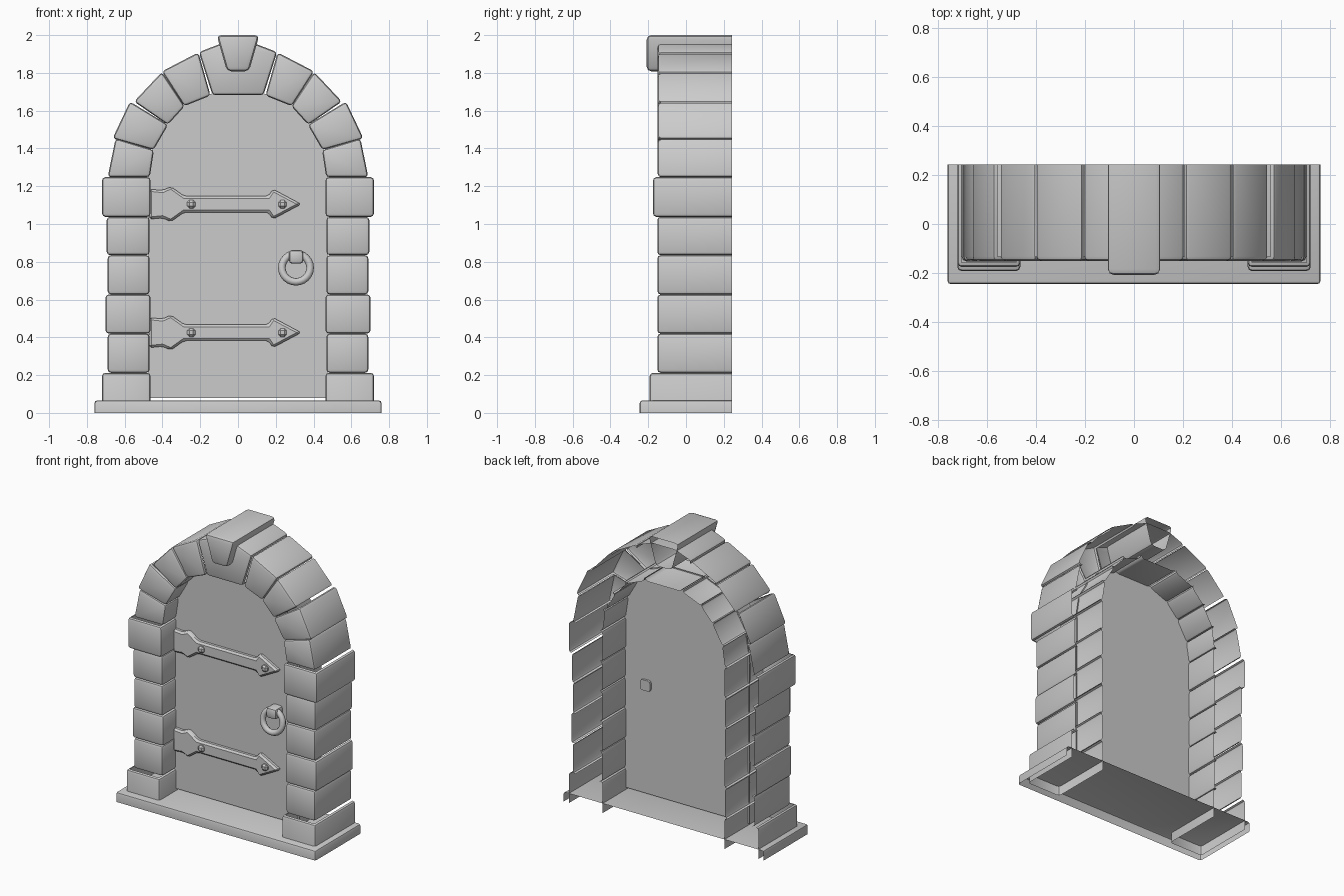
import bpy, bmesh, math
from mathutils import Vector

if "Cube" in bpy.data.objects:
    bpy.data.objects.remove(bpy.data.objects["Cube"])

BACK = 0.243
DOOR_Y = -0.01


def finish(name, bm):
    me = bpy.data.meshes.new(name)
    bm.to_mesh(me)
    bm.free()
    ob = bpy.data.objects.new(name, me)
    bpy.context.collection.objects.link(ob)
    bpy.ops.object.select_all(action='DESELECT')
    ob.select_set(True)
    bpy.context.view_layer.objects.active = ob
    bpy.ops.object.shade_smooth_by_angle(angle=math.radians(35))
    return ob


def block(name, outline, front, back=BACK, bevel=0.018, segments=2, joints=(), keep_back=False):
    """Extrude an xz outline along y, bevel it, then open the hidden faces."""
    bm = bmesh.new()
    n = len(outline)
    f = [bm.verts.new((x, front, z)) for x, z in outline]
    b = [bm.verts.new((x, back, z)) for x, z in outline]
    bm.faces.new(f)
    bm.faces.new(b[::-1])
    for i in range(n):
        j = (i + 1) % n
        bm.faces.new((f[i], b[i], b[j], f[j]))
    bmesh.ops.recalc_face_normals(bm, faces=bm.faces)
    edges = [e for e in bm.edges
             if not all(v.co.y > back - 1e-5 for v in e.verts)
             and not all(v.co.z < 1e-5 for v in e.verts)]
    bmesh.ops.bevel(bm, geom=edges, offset=bevel, segments=segments, profile=0.5,
                    affect='EDGES', clamp_overlap=True)
    bm.normal_update()
    normals = []
    for i in joints:
        (x0, z0), (x1, z1) = outline[i], outline[(i + 1) % n]
        normals.append(Vector((z1 - z0, 0, x0 - x1)).normalized())
    drop = [fc for fc in bm.faces
            if (fc.normal.y > 0.99 and not keep_back)
            or (fc.normal.z < -0.99 and fc.calc_center_median().z < 1e-4)
            or any(abs(fc.normal.dot(d)) > 0.999 for d in normals)]
    bmesh.ops.delete(bm, geom=drop, context='FACES')
    return finish(name, bm)


# Base slab, open underneath and behind
block("base", [(-.76, 0), (-.76, .066), (.76, .066), (.76, 0)], -.245, bevel=.014)

# Jamb stones: outer x, inner x, bottom z, top z, front y
jamb = [(.72, .463, 0, .212, -.192), (.69, .468, .212, .42, -.152),
        (.702, .463, .42, .627, -.152), (.69, .468, .627, .835, -.152),
        (.695, .468, .835, 1.038, -.152), (.72, .463, 1.038, 1.248, -.175)]
# Arch stones: outer low, outer high, inner high, inner low
arch = [[(.69, 1.248), (.648, 1.453), (.445, 1.392), (.467, 1.248)],
        [(.664, 1.453), (.572, 1.648), (.37, 1.525), (.447, 1.392)],
        [(.55, 1.648), (.403, 1.805), (.282, 1.624), (.372, 1.525)],
        [(.403, 1.808), (.21, 1.908), (.145, 1.68), (.285, 1.624)]]
for s, side in ((-1, "left"), (1, "right")):
    for i, (xo, xi, z0, z1, y) in enumerate(jamb):
        pts = [(s * xo, z0), (s * xo, z1), (s * xi, z1), (s * xi, z0)]
        block(f"jamb_stone_{side}_{i}", pts, y, joints=(1, 3))
    for i, pts in enumerate(arch):
        block(f"arch_stone_{side}_{i}", [(s * x, z) for x, z in pts], -.15, joints=(1, 3))

# Centre arch stone and keystone
block("centre_stone", [(-.207, 1.91), (-.09, 1.955), (.09, 1.955), (.207, 1.91),
                       (.135, 1.682), (-.135, 1.682)], -.15, joints=(3, 5))
block("keystone", [(-.113, 2), (.113, 2), (.058, 1.808), (-.058, 1.808)], -.208, bevel=.024)

# Door panel: a single sheet filling the arch
half = [(.475, .08), (.475, 1.25), (.452, 1.395), (.378, 1.53), (.288, 1.632), (.14, 1.69)]
bm = bmesh.new()
bm.faces.new([bm.verts.new((x, DOOR_Y, z)) for x, z in half + [(-x, z) for x, z in half[::-1]]])
finish("door_panel", bm)

# Hinge straps with square rivets
strap = [(-.47, .08), (-.40, .073), (-.355, .093), (-.285, .043), (.16, .043), (.185, .08), (.335, 0)]
for zc, tag in ((.425, "lower"), (1.105, "upper")):
    pts = [(x, zc + h) for x, h in strap] + [(x, zc - h) for x, h in strap[-2::-1]]
    block(f"hinge_strap_{tag}", pts, DOOR_Y - .03, DOOR_Y, bevel=.012, segments=1)
    for k, xc in enumerate((-.247, .236)):
        r = .022
        block(f"rivet_{tag}_{k}", [(xc - r, zc - r), (xc - r, zc + r), (xc + r, zc + r), (xc + r, zc - r)],
              DOOR_Y - .05, DOOR_Y - .028, bevel=.012, segments=1)

# Handle mount passing through the door
block("handle_mount", [(.27, .79), (.27, .862), (.345, .862), (.345, .79)],
      DOOR_Y - .075, DOOR_Y + .015, bevel=.016, keep_back=True)

# Pull ring
bpy.ops.mesh.primitive_torus_add(major_radius=.075, minor_radius=.02, major_segments=24, minor_segments=8,
                                 location=(.307, DOOR_Y - .05, .768),
                                 rotation=(math.radians(82), 0, 0))
ring = bpy.context.object
ring.name = "pull_ring"
bpy.ops.object.shade_smooth()
